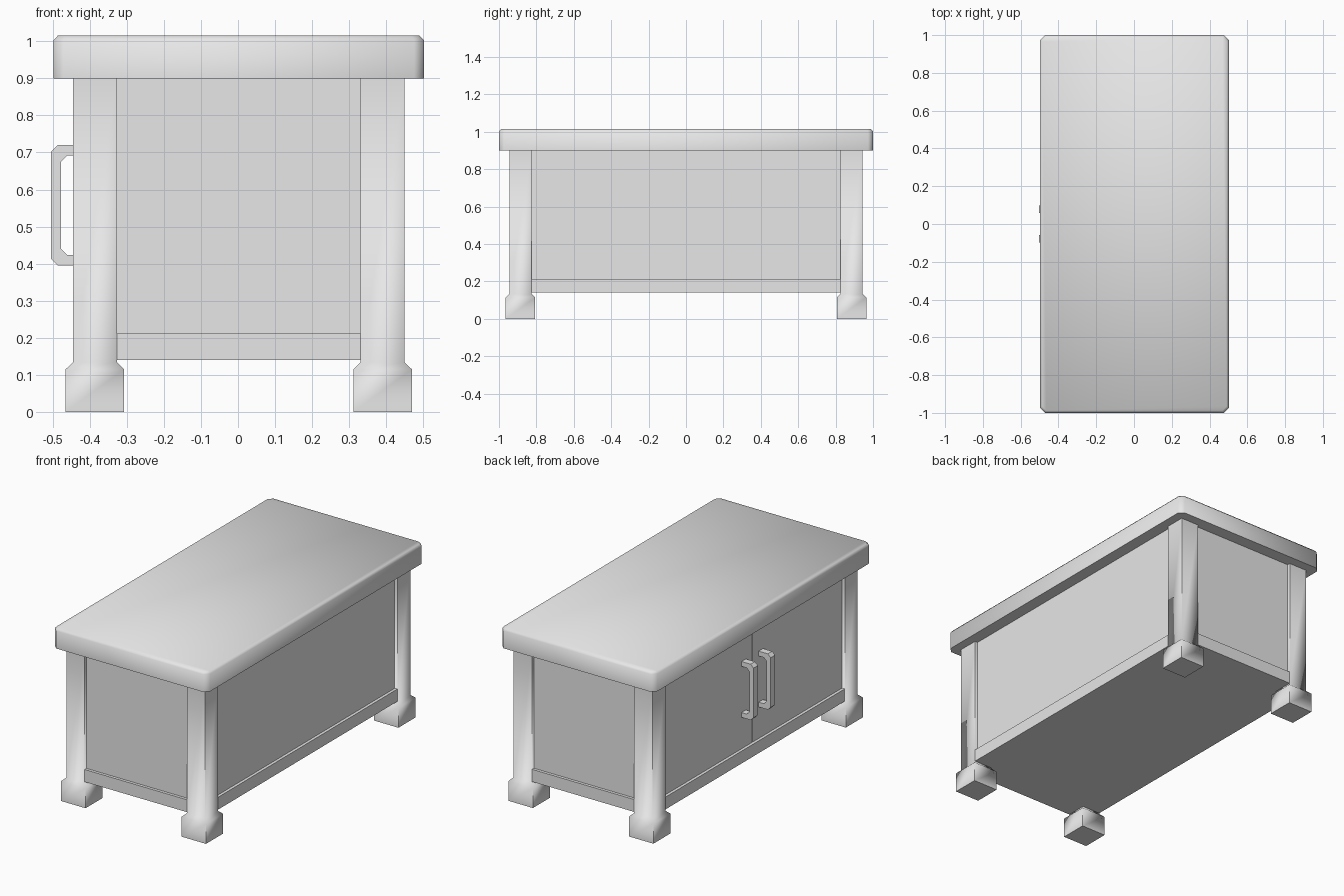
import bpy
import bmesh
import math

cube = bpy.data.objects.get("Cube")
if cube:
    bpy.data.objects.remove(cube)

OFFSET = 0.002                      # body shift that balances the handles
LEG_X, LEG_Y = 0.388, 0.885         # leg centres
LEG_HALF, FOOT_HALF = 0.059, 0.079
OUT_X, OUT_Y = LEG_X + LEG_HALF, LEG_Y + LEG_HALF
RECESS = 0.018                      # panel depth behind the legs
FLOOR, RAIL_TOP, TOP = 0.14, 0.212, 0.9

grey = bpy.data.materials.new("light_grey")
grey.use_nodes = True
grey.diffuse_color = (0.8, 0.8, 0.8, 1)
grey.node_tree.nodes["Principled BSDF"].inputs["Base Color"].default_value = (0.8, 0.8, 0.8, 1)


def finish(name, bm, smooth=False):
    bmesh.ops.recalc_face_normals(bm, faces=bm.faces)
    mesh = bpy.data.meshes.new(name)
    bm.to_mesh(mesh)
    bm.free()
    mesh.materials.append(grey)
    obj = bpy.data.objects.new(name, mesh)
    obj.location.x = OFFSET
    bpy.context.collection.objects.link(obj)
    if smooth:
        bpy.ops.object.select_all(action='DESELECT')
        obj.select_set(True)
        bpy.context.view_layer.objects.active = obj
        bpy.ops.object.shade_smooth_by_angle(angle=math.radians(60))
    return obj


def box(name, x, y, z):
    bm = bmesh.new()
    bmesh.ops.create_cube(bm, size=1)
    for v in bm.verts:
        for i, (low, high) in enumerate((x, y, z)):
            v.co[i] = low if v.co[i] < 0 else high
    return finish(name, bm)


def stack(name, rings, smooth=True):
    """Closed solid from a list of rings with equal point counts."""
    bm = bmesh.new()
    loops = [[bm.verts.new(p) for p in ring] for ring in rings]
    n = len(loops[0])
    for a, b in zip(loops, loops[1:]):
        for i in range(n):
            j = (i + 1) % n
            bm.faces.new((a[i], a[j], b[j], b[i]))
    bm.faces.new(loops[0][::-1])
    bm.faces.new(loops[-1])
    return finish(name, bm, smooth)


def chamfered(hx, hy, cut, z):
    """Rectangle outline with cut corners."""
    pts = []
    for sx, sy in ((1, 1), (-1, 1), (-1, -1), (1, -1)):
        pair = [(sx * hx, sy * (hy - cut), z), (sx * (hx - cut), sy * hy, z)]
        pts += pair if sx * sy > 0 else pair[::-1]
    return pts


# Worktop with cut corners and a softened upper edge
stack("worktop", [chamfered(0.5, 1.0, 0.027, TOP),
                  chamfered(0.5, 1.0, 0.027, 1.002),
                  chamfered(0.488, 0.988, 0.022, 1.015)])

# Four legs with wider block feet
for sx, side in ((1, "left"), (-1, "right")):
    for sy, end in ((-1, "front"), (1, "back")):
        rings = []
        for z, h in ((0, FOOT_HALF), (0.115, FOOT_HALF), (0.134, LEG_HALF), (TOP, LEG_HALF)):
            rings.append([(sx * LEG_X + a * h, sy * LEG_Y + b * h, z)
                          for a, b in ((1, 1), (-1, 1), (-1, -1), (1, -1))])
        stack(f"{end}_{side}_leg", rings)

# Cabinet body, set back further on the door side
px, py = OUT_X - RECESS, OUT_Y - RECESS
box("cabinet_body", (-px + 0.02, px), (-py, py), (FLOOR, TOP))

# Lower rails flush with the legs
ix, iy = LEG_X - LEG_HALF, LEG_Y - LEG_HALF
for s, side, end in ((1, "left", "back"), (-1, "right", "front")):
    box(f"{side}_rail", sorted((s * (px - 0.03), s * (OUT_X - 0.001))), (-iy, iy), (FLOOR, RAIL_TOP))
    box(f"{end}_rail", (-ix, ix), sorted((s * (py - 0.03), s * (OUT_Y - 0.001))), (FLOOR, RAIL_TOP))

# Doors and bracket handles
outer = [(-0.425, 0.72), (-0.488, 0.72), (-0.506, 0.702),
         (-0.506, 0.413), (-0.488, 0.395), (-0.425, 0.395)]
inner = [(-0.425, 0.692), (-0.462, 0.692), (-0.479, 0.675),
         (-0.479, 0.44), (-0.462, 0.423), (-0.425, 0.423)]
for s, end in ((1, "back"), (-1, "front")):
    box(f"{end}_door", (-px, -px + 0.025), sorted((s * 0.004, s * iy)), (RAIL_TOP, TOP))
    y = s * 0.079
    rings = [[(o[0], y - 0.02, o[1]), (o[0], y + 0.02, o[1]),
              (i[0], y + 0.02, i[1]), (i[0], y - 0.02, i[1])] for o, i in zip(outer, inner)]
    stack(f"{end}_door_handle", rings, smooth=False)
